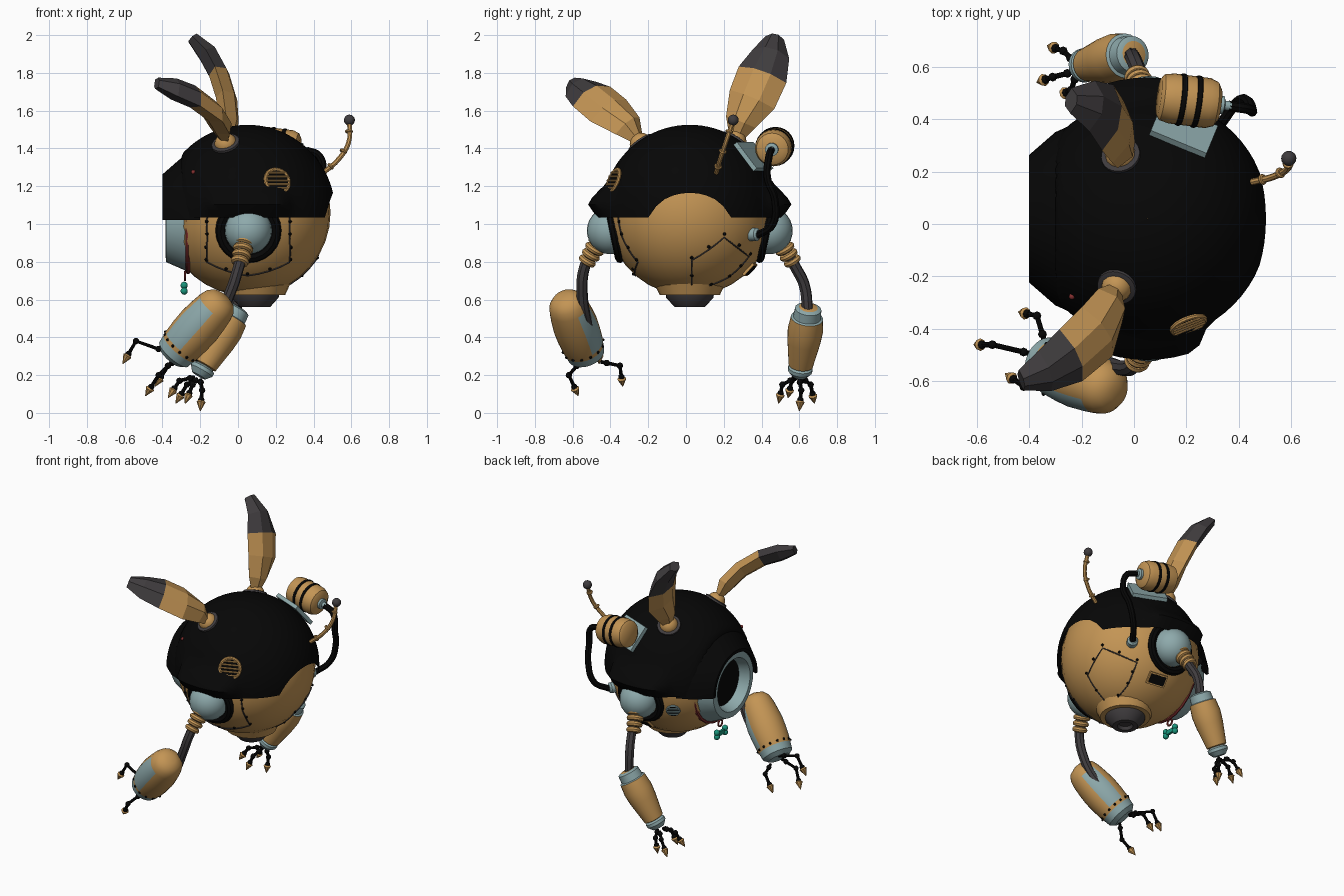
import bpy, bmesh, math
from mathutils import Vector as V

if "Cube" in bpy.data.objects:
    bpy.data.objects.remove(bpy.data.objects["Cube"])


def material(name, rgb):
    m = bpy.data.materials.new(name)
    m.use_nodes = True
    m.diffuse_color = (*rgb, 1)
    m.node_tree.nodes["Principled BSDF"].inputs["Base Color"].default_value = (*rgb, 1)
    return m


ORANGE = material("ochre paint", (0.55, 0.30, 0.09))
PALE = material("pale blue metal", (0.27, 0.40, 0.41))
BLACK = material("black shell", (0.002, 0.002, 0.002))
GREY = material("dark grey rubber", (0.05, 0.045, 0.048))
RED = material("red collar", (0.24, 0.03, 0.03))
GREEN = material("green tag", (0.01, 0.30, 0.20))
CENTRE, R = V((0.05, 0.02, 1.06)), 0.44
smooth = []


def make(name, bm, mats, is_smooth=True):
    bmesh.ops.recalc_face_normals(bm, faces=bm.faces)
    me = bpy.data.meshes.new(name)
    bm.to_mesh(me)
    bm.free()
    ob = bpy.data.objects.new(name, me)
    bpy.context.collection.objects.link(ob)
    for m in mats:
        me.materials.append(m)
    if is_smooth:
        smooth.append(ob)
    return ob


def skin(name, rows, mats, rule=None, closed=True, caps=False, is_smooth=True):
    """Join rows of points into a surface; rule gives the material slot."""
    bm = bmesh.new()
    vs = [[bm.verts.new(p) for p in row] for row in rows]
    n = len(rows[0])
    for i in range(len(rows) - 1):
        for j in range(n if closed else n - 1):
            k = (j + 1) % n
            f = bm.faces.new((vs[i][j], vs[i][k], vs[i + 1][k], vs[i + 1][j]))
            if rule:
                f.material_index = rule(i, f.calc_center_median())
    if caps:
        bm.faces.new(vs[0])
        f = bm.faces.new(vs[-1])
        f.material_index = rule(len(rows) - 2, f.calc_center_median()) if rule else 0
    bmesh.ops.remove_doubles(bm, verts=bm.verts, dist=1e-5)
    return make(name, bm, mats, is_smooth)


def lathe(name, profile, origin, axis, mats, rule=None, seg=24, caps=True):
    """Turn (radius, distance) pairs about an axis."""
    q = V(axis).to_track_quat('Z', 'Y')
    rows = [[V(origin) + q @ V((r * math.cos(a), r * math.sin(a), h))
             for a in (math.tau * j / seg for j in range(seg))] for r, h in profile]
    return skin(name, rows, mats, rule, caps=caps)


def ball(name, p, r, mat, seg=16):
    bm = bmesh.new()
    bmesh.ops.create_uvsphere(bm, u_segments=seg, v_segments=seg // 2 + 2, radius=r)
    bmesh.ops.translate(bm, verts=bm.verts, vec=V(p))
    return make(name, bm, [mat])


def box(name, p, size, mat, normal=(0, 0, 1)):
    bm = bmesh.new()
    bmesh.ops.create_cube(bm, size=1)
    q = V(normal).to_track_quat('Z', 'Y')
    for v in bm.verts:
        v.co = V(p) + q @ (v.co * V(size))
    return make(name, bm, [mat], False)


def ring(name, p, axis, r, thick, mat, height=None):
    h = height or thick
    return lathe(name, [(r + thick * math.cos(a), h * math.sin(a)) for a in
                 (math.tau * k / 8 for k in range(9))], p, axis, [mat], caps=False)


def tube(name, pts, r, mat, straight=False):
    cu = bpy.data.curves.new(name, 'CURVE')
    cu.dimensions, cu.bevel_depth, cu.bevel_resolution = '3D', r, 2
    cu.use_fill_caps, cu.resolution_u = True, 6
    sp = cu.splines.new('BEZIER')
    sp.bezier_points.add(len(pts) - 1)
    for b, p in zip(sp.bezier_points, pts):
        b.co = p
        b.handle_left_type = b.handle_right_type = 'VECTOR' if straight else 'AUTO'
    tmp = bpy.data.objects.new(name, cu)
    me = bpy.data.meshes.new_from_object(tmp)
    bpy.data.objects.remove(tmp)
    ob = bpy.data.objects.new(name, me)
    bpy.context.collection.objects.link(ob)
    me.materials.clear()
    me.materials.append(mat)
    smooth.append(ob)


def on_body(direction, r=R):
    return CENTRE + V(direction).normalized() * r


# Body sphere, flattened at the face
body = ball("body", CENTRE, R, ORANGE, 32)
for v in body.data.vertices:
    v.co.x = max(v.co.x, -0.3)

# Helmet shell with a raised arch behind and flared brims over the shoulders
HR = 0.465
rows = []
for i in range(23):
    row = []
    for j in range(64):
        a = math.tau * j / 64
        c, s = math.cos(a), math.sin(a)
        rim = -0.025
        if c > 0:
            rim += 0.13 * math.sqrt(max(0, 1 - (HR * s / 0.2) ** 2))
        t = max(i, 0.02) / 22 * math.acos(rim / HR)
        z, rad = HR * math.cos(t), HR * math.sin(t)
        side = min(1, max(0, (0.5 - abs(c)) / 0.15))
        rad += 0.08 * side * max(0, 1 - abs(z - 0.05) / 0.11)
        p = CENTRE + V((rad * c, rad * s, z))
        p.x = max(p.x, -0.3)
        row.append(p)
    rows.append(row)
skin("helmet", rows, [BLACK], caps=False)

# Hood over the face, upper half only
FACE = V((0, 0.02, 1.02))
hood = [[FACE + V((x, r * math.cos(a), r * math.sin(a))) for a in
         (math.pi * (k / 24) for k in range(25))]
        for x, r in ((-0.2, 0.375), (-0.3, 0.33), (-0.4, 0.243), (-0.4, 0.222), (-0.3, 0.25))]
skin("hood", hood, [BLACK], closed=False)

# Face ring, dark opening and red collar
lathe("face_ring", [(0.275, 0.26), (0.222, 0.38), (0.18, 0.385), (0.155, 0.31)],
      FACE, (-1, 0, 0), [PALE], seg=32, caps=False)
lathe("face_opening", [(0.16, 0.30), (0.16, 0.315)], FACE, (-1, 0, 0), [BLACK])
ring("collar", FACE + V((-0.265, 0, 0)), (1, 0, 0), 0.272, 0.014, RED)

# Hanging bone tag
ring("tag_loop", (-0.28, 0.02, 0.725), (1, 0, 0), 0.022, 0.006, RED)
box("tag_bar", (-0.285, 0.02, 0.66), (0.016, 0.09, 0.03), GREEN)
for y in (-0.025, 0.065):
    for z in (0.645, 0.675):
        ball("tag_knob", (-0.285, y, z), 0.02, GREEN, 10)

# Underside thruster
down = (0, 0, -1)
base = V((0.09, 0.02, 0.67))
lathe("thruster_ring", [(0.19, -0.02), (0.16, 0.045), (0.12, 0.045)], base, down, [ORANGE])
lathe("thruster", [(0.13, 0.03), (0.125, 0.06), (0.08, 0.11), (0.05, 0.11), (0.04, 0.09)],
      base, down, [GREY])

# Seams and rivets of the body panels
hatch = [on_body((math.sqrt(0.19 - y * y - z * z), y, z), R + 0.002) for y, z in
         ((0.01, -0.4), (0.01, -0.25), (0.18, -0.13), (0.31, -0.23), (0.2, -0.34), (0.01, -0.4))]
flank = [on_body((x, -math.sqrt(0.19 - x * x - z * z), z), R + 0.002) for x, z in
         ((-0.21, 0), (-0.21, -0.13), (-0.21, -0.26), (0, -0.33), (0.22, -0.26), (0.22, -0.13), (0.22, 0))]
for name, path in (("hatch_seam", hatch), ("flank_seam", flank)):
    fine = [on_body(a.lerp(b, k / 4) - CENTRE, R + 0.001)
            for a, b in zip(path, path[1:]) for k in range(4)] + [path[-1]]
    tube(name, fine, 0.004, GREY, True)
    for p in fine[::2]:
        ball(name + "_rivet", on_body(p - CENTRE + V((0, 0, 0.02)), R), 0.009, BLACK, 8)

# Vents
def vent(name, d, radius, rim, r):
    p, n = on_body(d, r), V(d).normalized()
    lathe(name + "_back", [(radius, -0.03), (radius, 0.006)], p, n, [BLACK])
    ring(name + "_rim", p, n, radius, radius * 0.16, rim)
    across = n.cross(V((0, 0, 1))).normalized()
    up = across.cross(n)
    for k in (-2, -1, 0, 1, 2):
        w = across * math.sqrt(1 - (k / 3) ** 2) * radius
        m = p + up * radius * k / 3 + n * 0.008
        tube(name + "_slat", [m - w, m + w], radius * 0.09, rim, True)


vent("side_vent", (0.16, -0.41, 0.17), 0.066, ORANGE, HR)
vent("low_vent", (-0.45, 0.75, -0.3), 0.04, PALE, R)
slot = V((0.1, 0.72, -0.68))
box("slot_frame", on_body(slot), (0.13, 0.08, 0.014), ORANGE, slot)
box("slot", on_body(slot, R + 0.004), (0.11, 0.06, 0.014), BLACK, slot)
ball("helmet_light", on_body((-0.28, -0.29, 0.21), HR), 0.012, RED, 10)

# Shoulders, mirrored about the body centre
for s in (-1, 1):
    y = lambda d: 0.02 + s * d
    ring("shoulder_ring", (0.055, y(0.4), 0.965), (0, s, -0.2), 0.147, 0.028, BLACK, 0.025)
    ball("shoulder", (0.055, y(0.42), 0.965), 0.125, PALE, 24)
    top, axis = V((0.035, y(0.485), 0.90)), V((-0.025, s * 0.06, -0.10))
    for k in range(4):
        ring("shoulder_cuff", top + axis * k * 0.32, axis, 0.04 - k * 0.003, 0.018, ORANGE)

# Arm tubes
tube("right_arm", [(0.03, -0.49, 0.87), (0, -0.54, 0.76), (-0.04, -0.55, 0.64),
                   (-0.11, -0.53, 0.5), (-0.2, -0.5, 0.42)], 0.03, GREY)
tube("left_arm", [(0.03, 0.53, 0.87), (0.02, 0.575, 0.78), (0, 0.625, 0.68),
                  (-0.01, 0.645, 0.53)], 0.03, GREY)

# Right forearm: rounded shell with two pale access panels
A0, AX = V((-0.11, -0.625, 0.57)), V((-0.24, 0.10, -0.27)).normalized()


def panel_rule(i, p):
    h = (p - A0).dot(AX)
    d = (p - A0 - AX * h).normalized()
    if h > 0.31:
        return 1
    return int(0.02 < h < 0.29 and any(d.dot(V(n).normalized()) > 0.86
               for n in ((-0.4, -0.8, 0.15), (0.6, 0.7, -0.1))))


lathe("right_forearm", [(0.03, -0.065), (0.07, -0.05), (0.095, -0.02), (0.106, 0.02), (0.114, 0.08),
      (0.12, 0.15), (0.118, 0.22), (0.112, 0.29), (0.107, 0.315), (0.1, 0.36), (0.07, 0.385)],
      A0, AX, [ORANGE, PALE], panel_rule, 32)
q = AX.to_track_quat('Z', 'Y')
for k in range(14):
    a = math.tau * k / 14
    ball("forearm_rivet", A0 + AX * 0.3 + q @ V((0.111 * math.cos(a), 0.111 * math.sin(a), 0)), 0.008, BLACK, 8)

# Left forearm: tapered sleeve with pale cuffs
B0, BX = V((-0.005, 0.647, 0.55)), V((-0.195, -0.045, -0.34)).normalized()
lathe("left_forearm", [(0.05, -0.01), (0.07, 0), (0.074, 0.05), (0.086, 0.055), (0.094, 0.13), (0.088, 0.2),
      (0.065, 0.345), (0.05, 0.35), (0.065, 0.36), (0.065, 0.38), (0.04, 0.41)],
      B0, BX, [ORANGE, PALE], lambda i, p: int(i < 3 or i > 6))


# Fingers with jointed rods and claw tips
def finger(root, knuckle, tip):
    root, knuckle, tip = V(root), V(knuckle), V(tip)
    d = (tip - knuckle).normalized()
    neck = tip - d * 0.06
    tube("finger", [root, knuckle, neck], 0.01, BLACK, True)
    for p in (root.lerp(knuckle, 0.3), knuckle, neck):
        ball("finger_joint", p, 0.017, BLACK, 8)
    lathe("claw", [(0.012, 0), (0.024, 0.012), (0.002, 0.06)], neck, d, [ORANGE], seg=8)


for root, knuckle, tip in (
        ((-0.37, -0.5, 0.32), (-0.54, -0.46, 0.38), (-0.61, -0.46, 0.26)),
        ((-0.35, -0.56, 0.27), (-0.42, -0.62, 0.2), (-0.49, -0.57, 0.09)),
        ((-0.34, -0.45, 0.27), (-0.37, -0.35, 0.25), (-0.44, -0.335, 0.14)),
        ((-0.23, 0.58, 0.19), (-0.31, 0.56, 0.17), (-0.37, 0.54, 0.08)),
        ((-0.23, 0.62, 0.18), (-0.27, 0.66, 0.15), (-0.33, 0.68, 0.05)),
        ((-0.2, 0.6, 0.18), (-0.19, 0.61, 0.12), (-0.2, 0.6, 0.01)),
        ((-0.22, 0.57, 0.18), (-0.24, 0.51, 0.15), (-0.28, 0.49, 0.05))):
    finger(root, knuckle, tip)


# Ears: ridged leaf blades on ball sockets
def ear(name, centres, widths, across):
    pts = [V(p) for p in centres]
    rows = []
    for i, (p, w) in enumerate(zip(pts, widths)):
        t = (pts[min(i + 1, len(pts) - 1)] - pts[max(i - 1, 0)]).normalized()
        u = V(across) - t * V(across).dot(t)
        u.normalize()
        n = t.cross(u) * min(0.05, w * 0.6)
        rows.append([p + u * w * a + n * b for a, b in
                     ((1, 0), (0.35, 1), (-0.35, 1), (-1, 0), (-0.35, -1), (0.35, -1))])
    skin(name, rows, [ORANGE, GREY], lambda i, p: int(i > 2), caps=True, is_smooth=False)
    d = pts[0] - CENTRE
    lathe(name + "_socket", [(0.08, -0.05), (0.075, 0.01), (0.055, 0.015)], on_body(d, HR - 0.005), d, [GREY])
    ball(name + "_joint", on_body(d, HR - 0.005), 0.06, ORANGE)


ear("right_ear", [(-0.07, -0.25, 1.44), (-0.09, -0.31, 1.52), (-0.14, -0.41, 1.6), (-0.24, -0.5, 1.675),
                  (-0.34, -0.56, 1.715), (-0.43, -0.595, 1.745)],
    (0.03, 0.09, 0.125, 0.12, 0.09, 0.045), (-0.5, 0.65, 0.5))
ear("left_ear", [(-0.05, 0.26, 1.44), (-0.05, 0.29, 1.54), (-0.06, 0.35, 1.66), (-0.1, 0.405, 1.79),
                 (-0.16, 0.45, 1.9), (-0.24, 0.47, 1.985)],
    (0.03, 0.085, 0.13, 0.135, 0.1, 0.05), (0.15, 0.93, -0.3))

# Antenna
mast = [(0.45, 0.16, 1.27), (0.53, 0.18, 1.34), (0.585, 0.21, 1.43), (0.59, 0.25, 1.55)]
tube("antenna", mast, 0.013, ORANGE)
for a, b in zip(mast, mast[1:]):
    ring("antenna_band", V(a).lerp(V(b), 0.5), V(b) - V(a), 0.013, 0.008, ORANGE)
ball("antenna_tip", mast[-1], 0.029, GREY)

# Canister with straps, mounting plate and hose
C0, CX = V((0.095, 0.485, 1.425)), V((0.23, -0.03, -0.03)).normalized()
lathe("canister", [(0.07, 0), (0.088, 0.012), (0.096, 0.05), (0.096, 0.19), (0.085, 0.22), (0.06, 0.235)],
      C0, CX, [ORANGE])
lathe("canister_cap", [(0.035, 0.22), (0.035, 0.25), (0.018, 0.255), (0.018, 0.28)], C0, CX, [PALE])
for h in (0.085, 0.145):
    ring("canister_strap", C0 + CX * h, CX, 0.094, 0.007, BLACK, 0.012)
box("mount_plate", on_body((0.14, 0.34, 0.3), HR + 0.005), (0.23, 0.18, 0.025), PALE, (0.14, 0.34, 0.3))
tube("hose", [C0 + CX * 0.27, (0.43, 0.44, 1.36), (0.45, 0.43, 1.25), (0.43, 0.47, 1.13),
              (0.39, 0.46, 1.0), (0.33, 0.38, 0.94)], 0.02, BLACK)
lathe("hose_fitting", [(0.035, -0.05), (0.035, 0.03), (0.024, 0.04)], (0.31, 0.35, 0.945), (0.5, 0.8, 0), [PALE])

# Smooth shading that keeps hard edges
bpy.ops.object.select_all(action='DESELECT')
for ob in smooth:
    ob.select_set(True)
bpy.context.view_layer.objects.active = body
bpy.ops.object.shade_smooth_by_angle(angle=math.radians(35))
